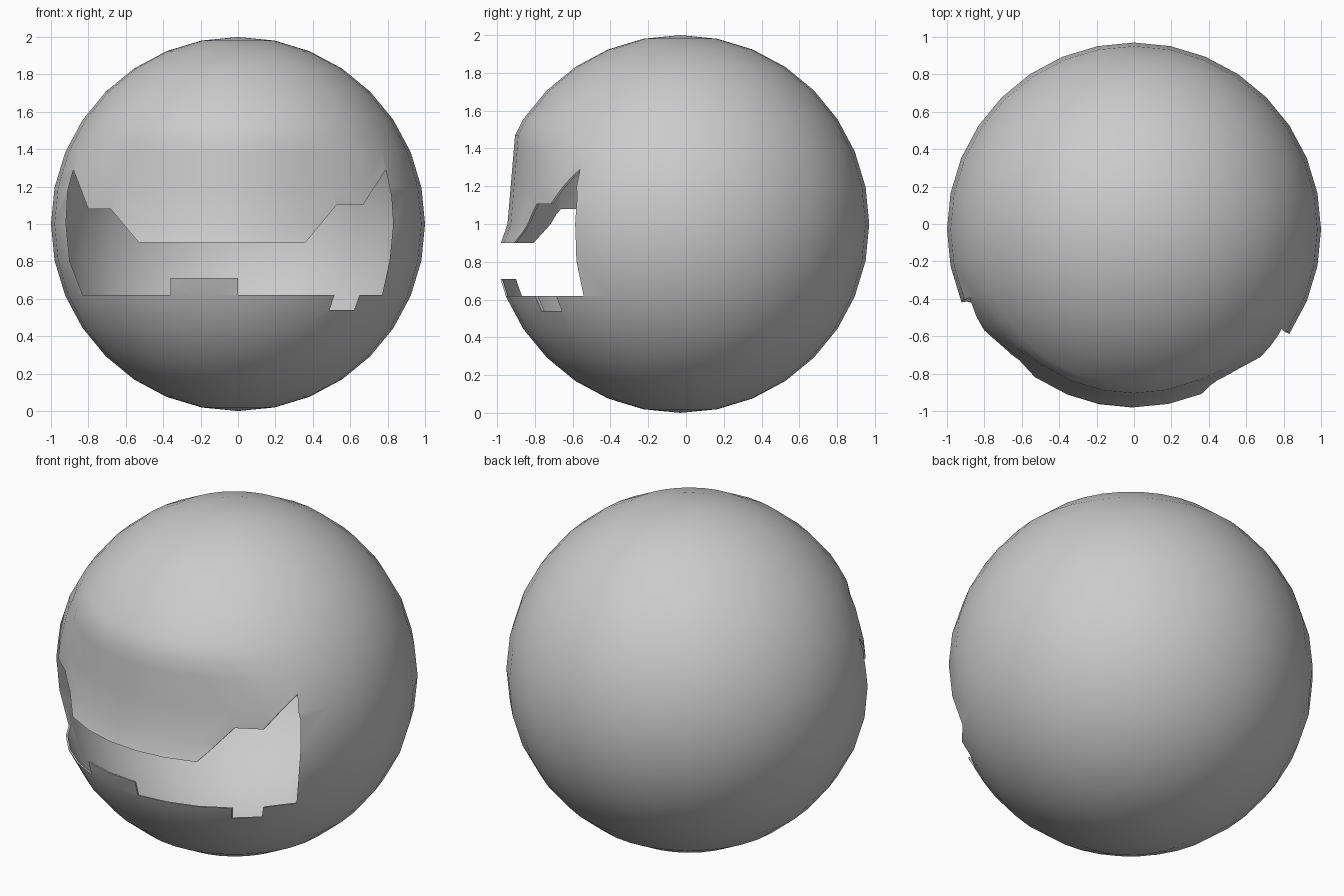
import bpy, bmesh, math
from mathutils import Vector

cube = bpy.data.objects.get("Cube")
if cube:
    bpy.data.objects.remove(cube, do_unlink=True)

CENTRE = Vector((0, -0.03, 1))

grey = bpy.data.materials.new("plain_grey")
grey.use_nodes = True
grey.diffuse_color = (0.6, 0.6, 0.6, 1)
grey.node_tree.nodes["Principled BSDF"].inputs["Base Color"].default_value = (0.6, 0.6, 0.6, 1)


def add_object(name, bm):
    mesh = bpy.data.meshes.new(name)
    bmesh.ops.recalc_face_normals(bm, faces=bm.faces)
    bm.to_mesh(mesh)
    bm.free()
    mesh.materials.append(grey)
    obj = bpy.data.objects.new(name, mesh)
    bpy.context.collection.objects.link(obj)
    return obj


def ramp(value, low, high):
    return min(1, max(0, (value - low) / (high - low)))


def brow_radius(z):
    """Radius of the pressed-in band above the opening."""
    if z > 1.0:
        return 0.915 - 0.085 * (z - 1.0)
    return 0.915 + 0.35 * (1.0 - z)


# Spherical shell, with extra edge rings bounding the band
bm = bmesh.new()
bmesh.ops.create_uvsphere(bm, u_segments=32, v_segments=16, radius=1)
bmesh.ops.translate(bm, verts=bm.verts, vec=CENTRE)
for height in (1.47, 0.9):
    bmesh.ops.bisect_plane(bm, geom=bm.verts[:] + bm.edges[:] + bm.faces[:],
                           plane_co=(0, 0, height), plane_no=(0, 0, 1))

# Press the front band inwards, fading out to both sides
for v in bm.verts:
    if 0.89 < v.co.z < 1.48:
        flat = Vector((v.co.x, v.co.y - CENTRE.y))
        azimuth = math.degrees(math.atan2(flat.x, -flat.y))
        weight = ramp(azimuth, -66, -35) * (1 - ramp(azimuth, 28, 54))
        radius = flat.length
        target = min(radius, brow_radius(v.co.z))
        flat *= (radius + (target - radius) * weight) / radius
        v.co.x, v.co.y = flat.x, flat.y + CENTRE.y
shell = add_object("sphere_shell", bm)

# Jagged front opening, extruded back as a cutter
outline = [(-0.88, 1.29), (-0.80, 1.08), (-0.68, 1.08), (-0.53, 0.9),
           (0.36, 0.9), (0.53, 1.105), (0.67, 1.105), (0.79, 1.29),
           (0.82, 1.15), (0.83, 1.0), (0.81, 0.8), (0.77, 0.62),
           (0.65, 0.62), (0.62, 0.54), (0.49, 0.54), (0.515, 0.62),
           (0, 0.62), (0, 0.71), (-0.36, 0.71), (-0.36, 0.62),
           (-0.83, 0.62), (-0.90, 0.8), (-0.92, 1.0), (-0.91, 1.18)]
bm = bmesh.new()
face = bm.faces.new([bm.verts.new((x, -1.5, z)) for x, z in outline])
back = bmesh.ops.extrude_face_region(bm, geom=[face])
bmesh.ops.translate(bm, vec=(0, 1.4, 0),
                    verts=[g for g in back["geom"] if isinstance(g, bmesh.types.BMVert)])
cutter = add_object("opening_cutter", bm)
cutter.hide_render = True

# Thin wall, then the cut
wall = shell.modifiers.new("wall", 'SOLIDIFY')
wall.thickness = 0.01
wall.offset = -1
cut = shell.modifiers.new("opening", 'BOOLEAN')
cut.operation = 'DIFFERENCE'
cut.solver = 'EXACT'
cut.object = cutter

bpy.ops.object.select_all(action='DESELECT')
shell.select_set(True)
bpy.context.view_layer.objects.active = shell
for name in ("wall", "opening"):
    bpy.ops.object.modifier_apply(modifier=name)
bpy.data.objects.remove(cutter, do_unlink=True)
bpy.ops.object.shade_smooth_by_angle(angle=math.radians(30))
